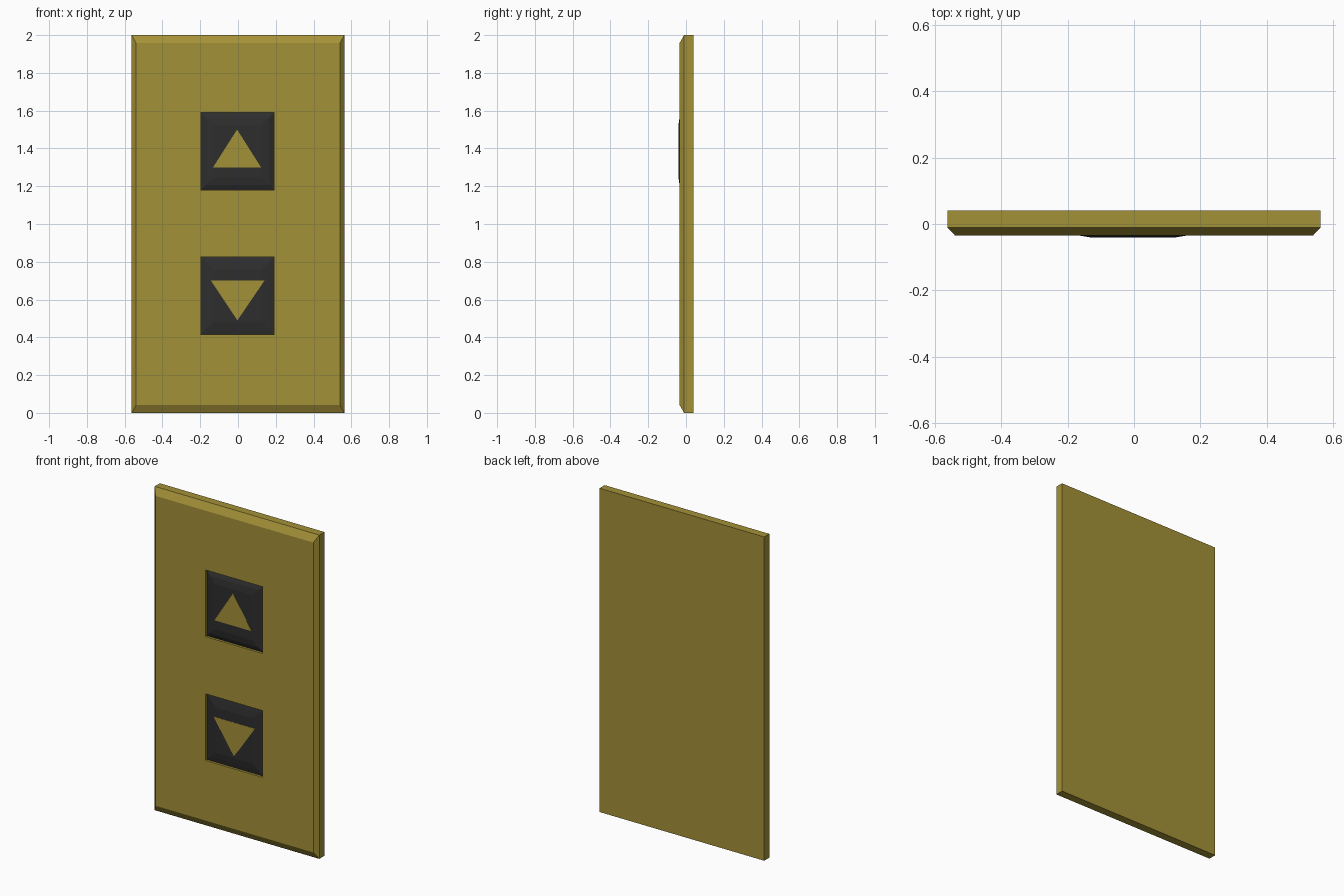
import bpy, bmesh

if "Cube" in bpy.data.objects:
    bpy.data.objects.remove(bpy.data.objects["Cube"])


def material(name, rgb):
    m = bpy.data.materials.new(name)
    m.diffuse_color = (*rgb, 1)
    m.use_nodes = True
    m.node_tree.nodes["Principled BSDF"].inputs["Base Color"].default_value = m.diffuse_color
    return m


BRASS = material("brass", (0.37, 0.285, 0.04))
BLACK = material("black", (0.027, 0.027, 0.027))


def loft(name, sections, mat):
    """Closed solid through matching (x, z) outlines, each at a depth y."""
    bm = bmesh.new()
    rings = [[bm.verts.new((x, y, z)) for x, z in pts] for y, pts in sections]
    n = len(rings[0])
    for a, b in zip(rings, rings[1:]):
        for i in range(n):
            j = (i + 1) % n
            bm.faces.new((a[i], a[j], b[j], b[i]))
    bm.faces.new(rings[0])
    bm.faces.new(rings[-1])
    bmesh.ops.recalc_face_normals(bm, faces=bm.faces)
    me = bpy.data.meshes.new(name)
    bm.to_mesh(me)
    bm.free()
    me.materials.append(mat)
    ob = bpy.data.objects.new(name, me)
    bpy.context.collection.objects.link(ob)
    return ob


def rect(cx, cz, hx, hz):
    return [(cx - hx, cz - hz), (cx + hx, cz - hz), (cx + hx, cz + hz), (cx - hx, cz + hz)]


# Wall plate with a chamfered front edge
plate = loft("wall_plate", [
    (0.04, rect(0, 1, 0.5625, 1)),
    (-0.01, rect(0, 1, 0.5625, 1)),
    (-0.035, rect(0, 1, 0.539, 0.957)),
], BRASS)

# name, centre height, front depth, arrow outline
CX = -0.003
buttons = [
    ("up", 1.385, -0.04, [(-0.132, 1.30), (0.122, 1.30), (-0.005, 1.50)]),
    ("down", 0.62, -0.034, [(-0.143, 0.70), (0.14, 0.70), (-0.003, 0.49)]),
]

for name, cz, front, arrow in buttons:
    # Pocket cut into the plate
    cutter = loft(name + "_pocket_cutter", [
        (-0.015, rect(CX, cz, 0.195, 0.206)),
        (-0.1, rect(CX, cz, 0.195, 0.206)),
    ], BRASS)
    cutter.hide_render = True
    mod = plate.modifiers.new(name + "_pocket", 'BOOLEAN')
    mod.operation = 'DIFFERENCE'
    mod.solver = 'EXACT'
    mod.object = cutter
    bpy.context.view_layer.objects.active = plate
    bpy.ops.object.modifier_apply(modifier=mod.name)
    bpy.data.objects.remove(cutter)

    # Bevelled push button with a slightly crowned face
    loft(name + "_button", [
        (-0.01, rect(CX, cz, 0.194, 0.205)),
        (-0.022, rect(CX, cz, 0.194, 0.205)),
        (front + 0.006, rect(CX, cz, 0.167, 0.178)),
        (front, rect(CX, cz, 0.13, 0.14)),
    ], BLACK)

    # Arrow inlay
    loft(name + "_arrow", [(front + 0.01, arrow), (front - 0.001, arrow)], BRASS)
